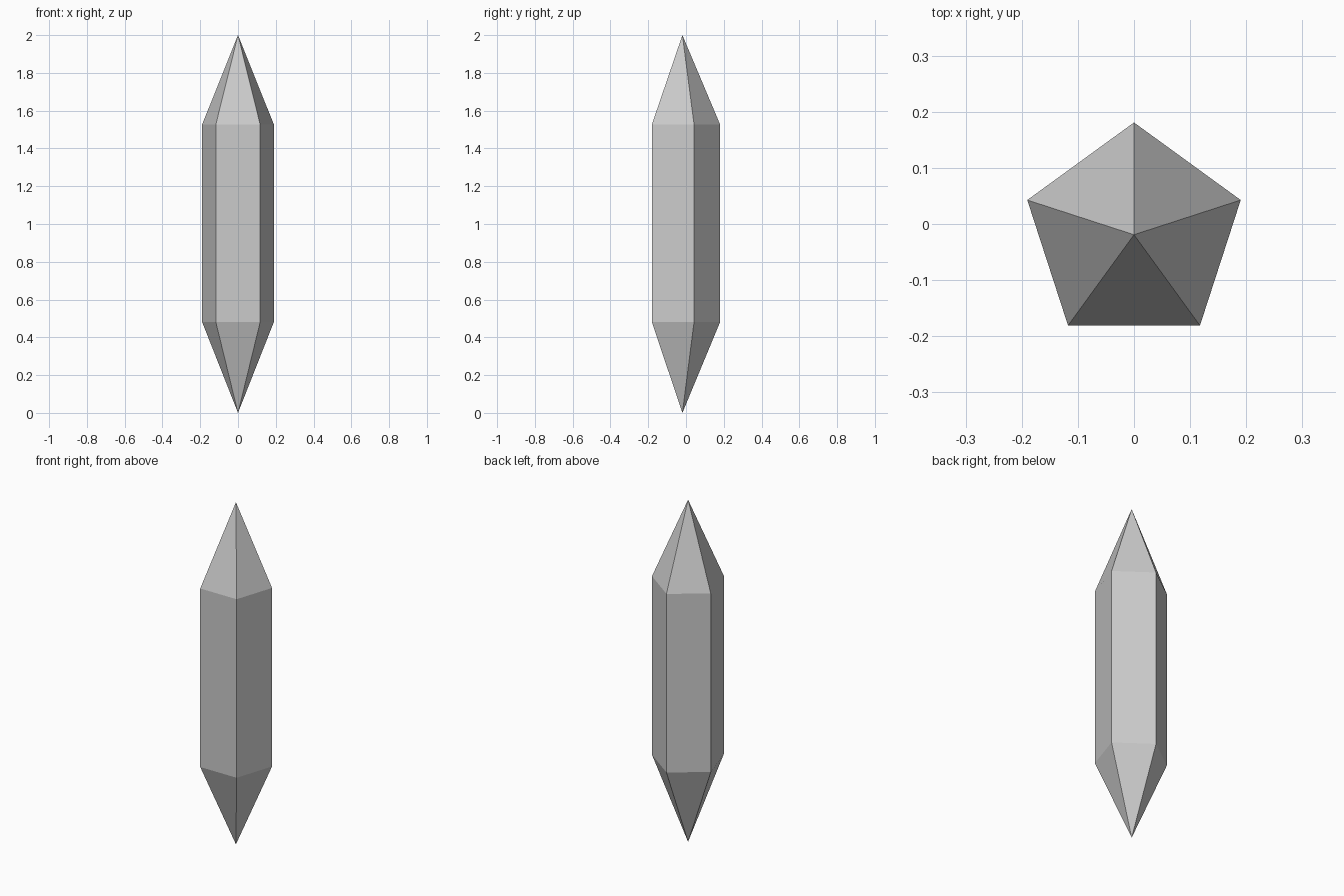
import bpy, bmesh, math

if "Cube" in bpy.data.objects:
    bpy.data.objects.remove(bpy.data.objects["Cube"])

SIDES, RADIUS = 5, 0.2
# centre the pentagon's bounding box on y = 0
CENTRE_Y = -RADIUS * (1 - math.cos(math.pi / SIDES)) / 2
LOW_TIP, LOW_SHOULDER, HIGH_SHOULDER, HIGH_TIP = 0.0, 0.482, 1.526, 2.0

bm = bmesh.new()


def ring(z):
    angles = [math.pi / 2 + 2 * math.pi * i / SIDES for i in range(SIDES)]
    return [bm.verts.new((RADIUS * math.cos(a), CENTRE_Y + RADIUS * math.sin(a), z))
            for a in angles]


# Pentagonal shaft with a pointed cap at each end
low, high = ring(LOW_SHOULDER), ring(HIGH_SHOULDER)
bottom = bm.verts.new((0, CENTRE_Y, LOW_TIP))
top = bm.verts.new((0, CENTRE_Y, HIGH_TIP))
for i in range(SIDES):
    j = (i + 1) % SIDES
    bm.faces.new((low[i], low[j], high[j], high[i]))
    bm.faces.new((high[i], high[j], top))
    bm.faces.new((low[j], low[i], bottom))
bmesh.ops.recalc_face_normals(bm, faces=bm.faces)

mesh = bpy.data.meshes.new("crystal")
bm.to_mesh(mesh)
bm.free()
bpy.context.collection.objects.link(bpy.data.objects.new("crystal", mesh))
